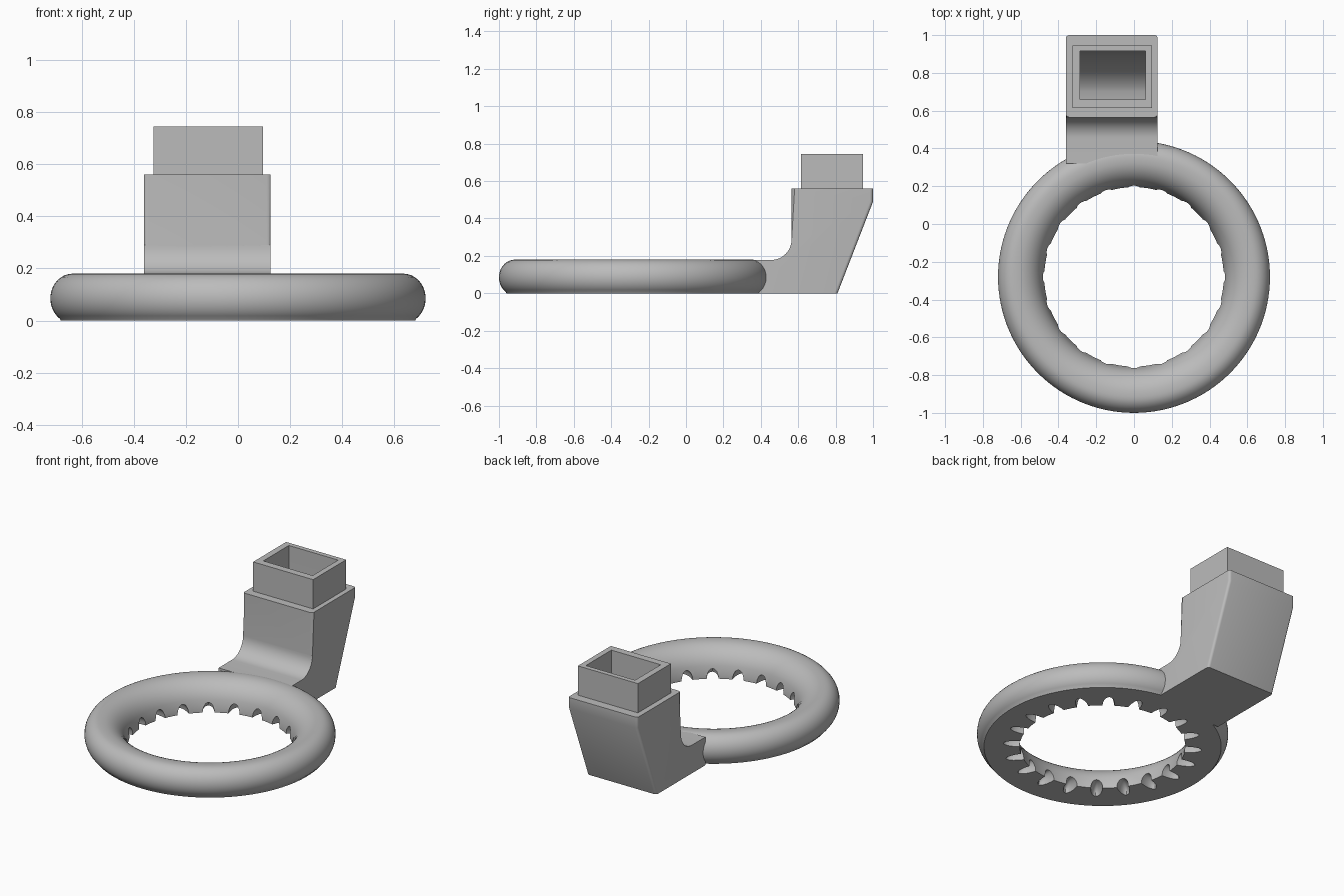
import bpy, bmesh, math
from mathutils import Matrix, Vector

if "Cube" in bpy.data.objects:
    bpy.data.objects.remove(bpy.data.objects["Cube"])

grey = bpy.data.materials.new("plain_grey")
grey.use_nodes = True
grey.diffuse_color = (0.5, 0.5, 0.5, 1)
grey.node_tree.nodes["Principled BSDF"].inputs["Base Color"].default_value = (0.5, 0.5, 0.5, 1)

RING_Y = -0.28
X0, X1 = -0.36, 0.125


def finish(bm, name):
    bmesh.ops.recalc_face_normals(bm, faces=bm.faces)
    mesh = bpy.data.meshes.new(name)
    bm.to_mesh(mesh)
    bm.free()
    obj = bpy.data.objects.new(name, mesh)
    bpy.context.collection.objects.link(obj)
    mesh.materials.append(grey)
    return obj


def arc(cy, cz, ry, rz, a0, a1, n):
    angles = [math.radians(a0 + (a1 - a0) * i / n) for i in range(n + 1)]
    return [(cy + ry * math.cos(a), cz + rz * math.sin(a)) for a in angles]


def extrude_x(name, profile, x0, x1):
    """Extrude a closed (y, z) profile along x."""
    bm = bmesh.new()
    face = bm.faces.new([bm.verts.new((x0, y, z)) for y, z in profile])
    out = bmesh.ops.extrude_face_region(bm, geom=[face])
    moved = [v for v in out["geom"] if isinstance(v, bmesh.types.BMVert)]
    bmesh.ops.translate(bm, verts=moved, vec=(x1 - x0, 0, 0))
    return finish(bm, name)


def apply_all(obj):
    bpy.context.view_layer.objects.active = obj
    for mod in list(obj.modifiers):
        bpy.ops.object.modifier_apply(modifier=mod.name)


def boolean(obj, other, operation):
    mod = obj.modifiers.new("boolean", 'BOOLEAN')
    mod.object, mod.operation, mod.solver = other, operation, 'EXACT'
    apply_all(obj)
    bpy.data.objects.remove(other)


def smooth(obj, angle):
    bpy.ops.object.select_all(action='DESELECT')
    obj.select_set(True)
    bpy.context.view_layer.objects.active = obj
    bpy.ops.object.shade_smooth_by_angle(angle=math.radians(angle))


# Ring: rounded section with a flat underside, spun round
section = [(0.475, 0), (0.475, 0.025)]
section += arc(0.62, 0.03, 0.14, 0.15, 170, 90, 10)
section += arc(0.635, 0.085, 0.085, 0.095, 90, -55, 14) + [(0.68, 0)]
bm = bmesh.new()
STEPS = 120
loops = []
for s in range(STEPS):
    a = math.tau * s / STEPS
    loops.append([bm.verts.new((r * math.cos(a), RING_Y + r * math.sin(a), z)) for r, z in section])
for s in range(STEPS):
    here, there = loops[s], loops[(s + 1) % STEPS]
    for i in range(len(section)):
        j = (i + 1) % len(section)
        bm.faces.new((here[i], here[j], there[j], there[i]))
ring = finish(bm, "ring")

# Nozzle notches around the lower inner edge
bm = bmesh.new()
for k in range(20):
    place = (Matrix.Translation((0, RING_Y, 0)) @ Matrix.Rotation(math.tau * k / 20, 4, 'Z')
             @ Matrix.Translation((0.48, 0, 0)) @ Matrix.Diagonal((0.09, 0.034, 0.06, 1)))
    bmesh.ops.create_uvsphere(bm, u_segments=20, v_segments=12, radius=1, matrix=place)
boolean(ring, finish(bm, "notch_cutter"), 'DIFFERENCE')
smooth(ring, 35)

# Duct arm: filleted front, leaning back
profile = [(0.32, 0), (0.81, 0), (1.0, 0.49), (1.0, 0.56), (0.565, 0.56)]
profile += arc(0.455, 0.29, 0.11, 0.112, 0, -90, 12) + [(0.32, 0.178)]
arm = extrude_x("duct_arm", profile, X0, X1)

# Round the long side edges of the front and back walls
bm = bmesh.new()
bm.from_mesh(arm.data)
edges = []
for e in bm.edges:
    a, b = (v.co for v in e.verts)
    mid = (a + b) / 2
    lengthwise = abs(a.x - b.x) < 0.01
    if lengthwise and mid.z > 0.2 and abs(a.z - b.z) > 0.03 and mid.y > 0.56:
        edges.append(e)
bmesh.ops.bevel(bm, geom=edges, offset=0.016, segments=4, profile=0.5, affect='EDGES')
bm.to_mesh(arm.data)
bm.free()

# Spigot on top of the arm
spigot = extrude_x("spigot", [(0.615, 0.5), (0.945, 0.5), (0.945, 0.745), (0.615, 0.745)], -0.325, 0.095)
boolean(arm, spigot, 'UNION')

# Duct bore with a curved back wall
bore = [(0.66, 0.8), (0.66, 0.05)] + arc(0.66, 0.5, 0.255, 0.45, -80, 0, 16) + [(0.915, 0.8)]
boolean(arm, extrude_x("bore_cutter", bore, -0.285, 0.06), 'DIFFERENCE')
smooth(arm, 30)
